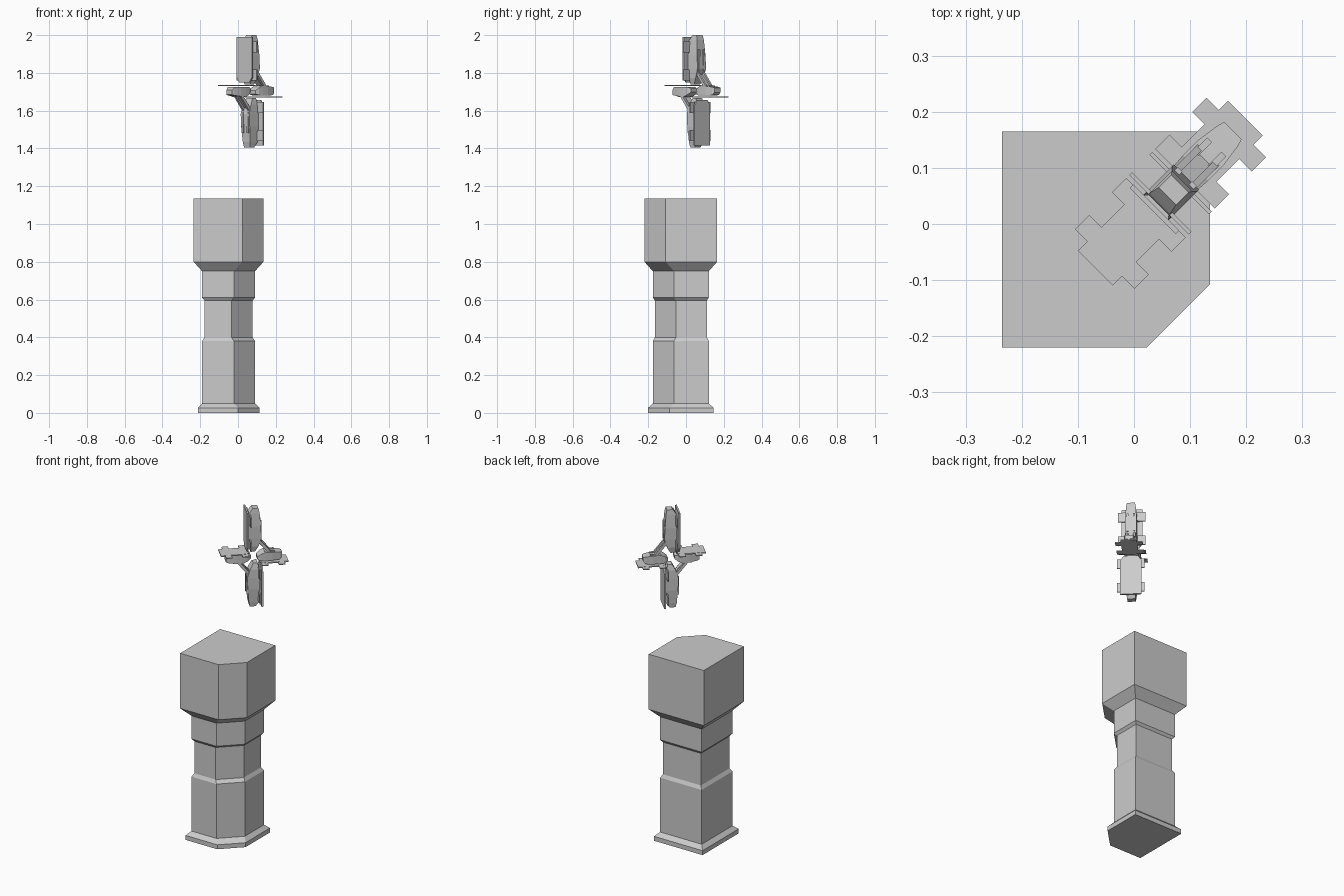
import bpy, bmesh, math

if "Cube" in bpy.data.objects:
    bpy.data.objects.remove(bpy.data.objects["Cube"])

UC, VC, ZC = 0.085, 0.007, 1.703      # rotor centre: along blades, along axis, height
R2 = math.sqrt(0.5)


def make(name, rings):
    """Loft a closed solid through equal-length rings of 3D points."""
    bm = bmesh.new()
    loops = [[bm.verts.new(p) for p in ring] for ring in rings]
    n = len(loops[0])
    for a, b in zip(loops, loops[1:]):
        for i in range(n):
            j = (i + 1) % n
            bm.faces.new((a[i], a[j], b[j], b[i]))
    bm.faces.new(loops[0][::-1])
    bm.faces.new(loops[-1])
    bmesh.ops.recalc_face_normals(bm, faces=bm.faces)
    me = bpy.data.meshes.new(name)
    bm.to_mesh(me)
    bm.free()
    ob = bpy.data.objects.new(name, me)
    bpy.context.collection.objects.link(ob)
    return ob


# Tower: square with one cut corner, lofted through its height profile
def tower_ring(z, hx, hy, c=0.112):
    cx, cy = -0.05, -0.0275
    return [(cx - hx, cy - hy, z), (cx + hx - c, cy - hy, z), (cx + hx, cy - hy + c, z),
            (cx + hx, cy + hy, z), (cx - hx, cy + hy, z)]


profile = [(0, .163, .173), (.027, .163, .173), (.05, .14, .148), (.38, .14, .148),
           (.40, .1275, .1375), (.595, .1275, .1375), (.61, .14, .148), (.75, .14, .148),
           (.80, .185, .1925), (1.135, .185, .1925)]
make("tower", [tower_ring(*p) for p in profile])


def world(u, z, v):
    """Rotor plane coordinates to world (plane runs along the x=y diagonal)."""
    u, v = u + UC, v + VC
    return ((u + v) * R2, (u - v) * R2, z + ZC)


# Arms: (r = outward, t = towards the plate side, v = along the axis)
def arm(name, upright, sign):
    if upright:
        def at(r, t, v): return world(-t * sign, r * sign, v)
    else:
        def at(r, t, v): return world(-r * .63 * sign, t * .75 * sign, v)

    def slab(part, outline, t0, t1):
        make(f"{name}_{part}", [[at(r, t, v) for r, v in outline] for t in (t0, t1)])

    def box(part, r0, r1, t0, t1, v0, v1):
        slab(part, [(r0, v0), (r1, v0), (r1, v1), (r0, v1)], t0, t1)

    # tapering body
    k = 1 if upright else .84
    body = [(.035, -.005, .02, .022), (.07, -.024, .028, .03), (.12, -.04, .03, .032),
            (.19, -.036, .03, .032), (.27, -.03, .028, .026), (.297, -.024, .008, .022)]
    make(f"{name}_body", [[at(r * k, a, -w), at(r * k, b, -w), at(r * k, b, w), at(r * k, a, w)]
                          for r, a, b, w in body])
    # main plate with cut inner corners
    h = .058 if upright else .044
    end = .287 if upright else .30
    slab("plate", [(.047, -h + .02), (.075, -h), (end, -h), (end, h), (.075, h), (.047, h - .02)],
         .036, .045)
    # two pairs of side tabs
    t = .022 if upright else .037
    for i, (r0, r1) in enumerate([(.058, .115), (.206, .263)]):
        box(f"tab_{i}", r0, r1, t, t + .007, -.075, .075)
    # ribs along the back of the body
    for s in (-1, 1):
        box(f"rib_{s}", .11 * k, .22 * k, -.042, -.03, s * .012, s * .024)


for upright, sign, name in [(True, 1, "top_arm"), (True, -1, "bottom_arm"),
                            (False, 1, "left_arm"), (False, -1, "right_arm")]:
    arm(name, upright, sign)

# Diagonal struts joining top to right and bottom to left
for sign, side in ((1, "right"), (-1, "left")):
    for s in (-1, 1):
        a, b = s * .014, s * .027
        path = [(.017, .100), (.030, .108), (.108, .012), (.095, .004)]
        make(f"{side}_strut_{s}", [[world(u * sign, z * sign, v) for u, z in path] for v in (a, b)])
    web = [(.02, .088), (.027, .093), (.102, .010), (.095, .005)]
    make(f"{side}_strut_web", [[world(u * sign, z * sign, v) for u, z in web] for v in (-.014, .014)])
